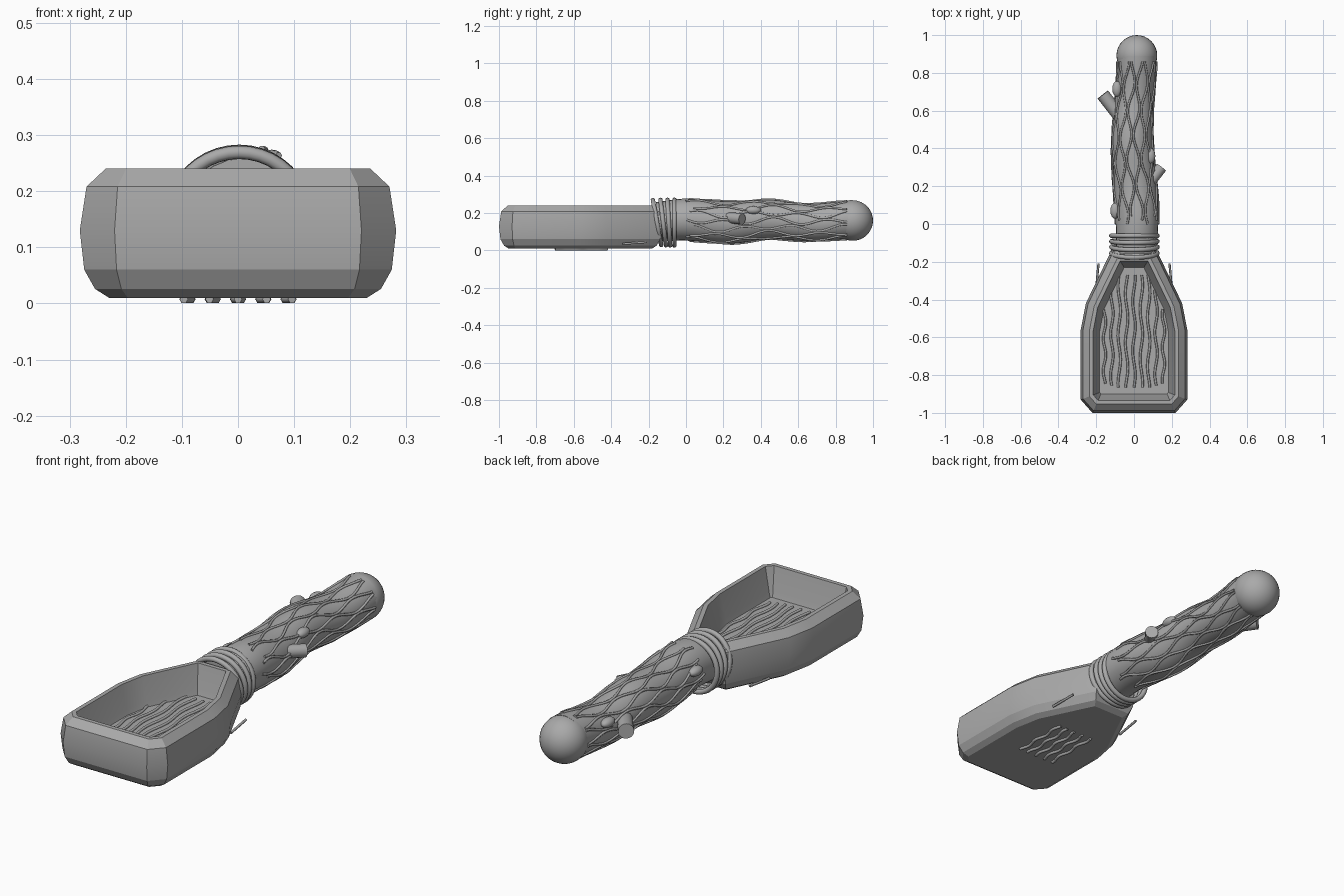
import bpy
import bmesh
from math import sin, cos, pi
from mathutils import Vector

if "Cube" in bpy.data.objects:
    bpy.data.objects.remove(bpy.data.objects["Cube"])

grey = bpy.data.materials.new("plain_grey")
grey.use_nodes = True
COLOUR = (0.4, 0.4, 0.4, 1)
grey.diffuse_color = COLOUR
grey.node_tree.nodes["Principled BSDF"].inputs["Base Color"].default_value = COLOUR


def finish(ob, name, angle=30):
    ob.name = name
    ob.data.materials.append(grey)
    bpy.ops.object.select_all(action="DESELECT")
    ob.select_set(True)
    bpy.context.view_layer.objects.active = ob
    bpy.ops.object.shade_smooth_by_angle(angle=angle * pi / 180)
    return ob


def loft(name, rings, angle=30):
    """Closed skin through rings with equal point counts, capped at both ends."""
    bm = bmesh.new()
    loops = [[bm.verts.new(p) for p in ring] for ring in rings]
    for a, b in zip(loops, loops[1:]):
        for i in range(len(a)):
            j = (i + 1) % len(a)
            bm.faces.new((a[i], a[j], b[j], b[i]))
    bm.faces.new(loops[0])
    bm.faces.new(loops[-1])
    bmesh.ops.recalc_face_normals(bm, faces=bm.faces)
    me = bpy.data.meshes.new(name)
    bm.to_mesh(me)
    bm.free()
    ob = bpy.data.objects.new(name, me)
    bpy.context.collection.objects.link(ob)
    return finish(ob, name, angle)


def tubes(name, paths, radius):
    """Thin round strands along point paths."""
    cu = bpy.data.curves.new(name, "CURVE")
    cu.dimensions = "3D"
    cu.bevel_depth = radius
    cu.bevel_resolution = 1
    cu.use_fill_caps = True
    for path in paths:
        sp = cu.splines.new("POLY")
        sp.points.add(len(path) - 1)
        for point, co in zip(sp.points, path):
            point.co = (*co, 1)
    cu.materials.append(grey)
    ob = bpy.data.objects.new(name, cu)
    bpy.context.collection.objects.link(ob)


def inset(points, d):
    """Move every edge of a counter-clockwise outline inward by d."""
    out = []
    for i, p in enumerate(points):
        e1 = (p - points[i - 1]).normalized()
        e2 = (points[(i + 1) % len(points)] - p).normalized()
        n1, n2 = Vector((-e1.y, e1.x)), Vector((-e2.y, e2.x))
        out.append(p + (n1 + n2) * d / (1 + n1.dot(n2)))
    return out


# Scoop bowl: one outline, stacked outside and then down into the hollow
half = [(0.22, -1), (0.282, -0.93), (0.282, -0.56), (0.255, -0.42), (0.115, -0.13)]
outline = [Vector(p) for p in half] + [Vector((-x, y)) for x, y in reversed(half)]
FLOOR = 0.105
levels = [(0.01, 0.052), (0.026, 0.027), (0.06, 0.008), (0.13, 0), (0.208, 0.012),
          (0.24, 0.046), (0.24, 0.066), (0.13, 0.092), (FLOOR, 0.1)]
loft("scoop_bowl", [[(p.x, p.y, z) for p in inset(outline, d)] for z, d in levels], 20)


# Handle: gently wandering branch
def centre(y):
    return Vector((0.004 + 0.012 * cos(2 * pi * y / 0.9), y,
                   0.157 + 0.008 * cos(2 * pi * y / 0.45)))


def girth(y):
    return 0.108 + 0.007 * cos(2 * pi * (y - 0.15) / 1.1)


def on_handle(y, a, lift=0.0):
    r = girth(y) + lift
    return centre(y) + Vector((r * cos(a), 0, r * sin(a)))


SIDES = 24
loft("handle", [[on_handle(-0.16 + 0.035 * k, 2 * pi * i / SIDES) for i in range(SIDES)]
                for k in range(31)])


def blob(name, place, size, segments=16):
    bpy.ops.mesh.primitive_uv_sphere_add(segments=segments, ring_count=segments // 2,
                                         location=place)
    ob = bpy.context.object
    ob.scale = size
    finish(ob, name, 60)


blob("handle_end", (0.015, 0.892, 0.16), (0.108, 0.108, 0.108), 32)

# Bark strands: neighbouring waves mirror each other and form diamonds
STRANDS = 18
bark = []
for s in range(STRANDS):
    swing = 0.13 if s % 2 else -0.13
    start, end = 0.0 + 0.02 * (s % 3), 0.86
    path = []
    for k in range(41):
        y = start + (end - start) * k / 40
        a = 2 * pi * s / STRANDS + swing * sin(2 * pi * y / 0.27 + 0.4 * (s // 6))
        path.append(on_handle(y, a, 0.001))
    bark.append(path)
tubes("bark_strands", bark, 0.006)

# Neck bindings
for k, y in enumerate((-0.062, -0.092, -0.122, -0.155)):
    bpy.ops.mesh.primitive_torus_add(location=(0.002, y, 0.149), major_radius=0.122,
                                     minor_radius=0.012, major_segments=40, minor_segments=10,
                                     rotation=(pi / 2 + 0.06 * k, 0, 0))
    finish(bpy.context.object, f"neck_ring_{k + 1}", 60)

# Cut twig stubs
stubs = [((-0.06, 0.55, 0.16), (-0.165, 0.685, 0.166), 0.035),
         ((0.06, 0.19, 0.18), (0.145, 0.3, 0.168), 0.03)]
for name, (a, b, r) in zip(("right_twig_stub", "left_twig_stub"), stubs):
    a, b = Vector(a), Vector(b)
    bpy.ops.mesh.primitive_cylinder_add(vertices=16, radius=r, depth=(b - a).length,
                                        location=(a + b) / 2)
    ob = bpy.context.object
    ob.rotation_euler = (b - a).to_track_quat("Z", "Y").to_euler()
    finish(ob, name)

# Bark knots
for k, (x, y, z) in enumerate([(-0.1, 0.07, 0.2), (0.088, 0.36, 0.215), (-0.09, 0.715, 0.2)]):
    blob(f"knot_{k + 1}", (x, y, z), (0.025, 0.042, 0.022))


# Wood grain on the bowl floor and underside
def grain(x, y0, y1, z, phase):
    return [(x + 0.007 * sin(t * 0.6 + phase), y0 + (y1 - y0) * t / 24, z)
            for t in range(25)]


inner, under = [], []
for k in range(-4, 5):
    back = -0.27 if abs(k) < 3 else -0.35 if abs(k) == 3 else -0.45
    inner.append(grain(k * 0.039, -0.865 + 0.01 * max(abs(k) - 2, 0), back, FLOOR + 0.003, k))
for k in range(-2, 3):
    under.append(grain(k * 0.045, -0.7, -0.42, 0.0075, k))
tubes("floor_grain", inner, 0.0065)
tubes("underside_grain", under, 0.0075)

# Loose fibres at the sides of the neck
tubes("side_fibres", [[(s * 0.2, -0.34, 0.035), (s * 0.188, -0.21, 0.045)] for s in (-1, 1)],
      0.006)
